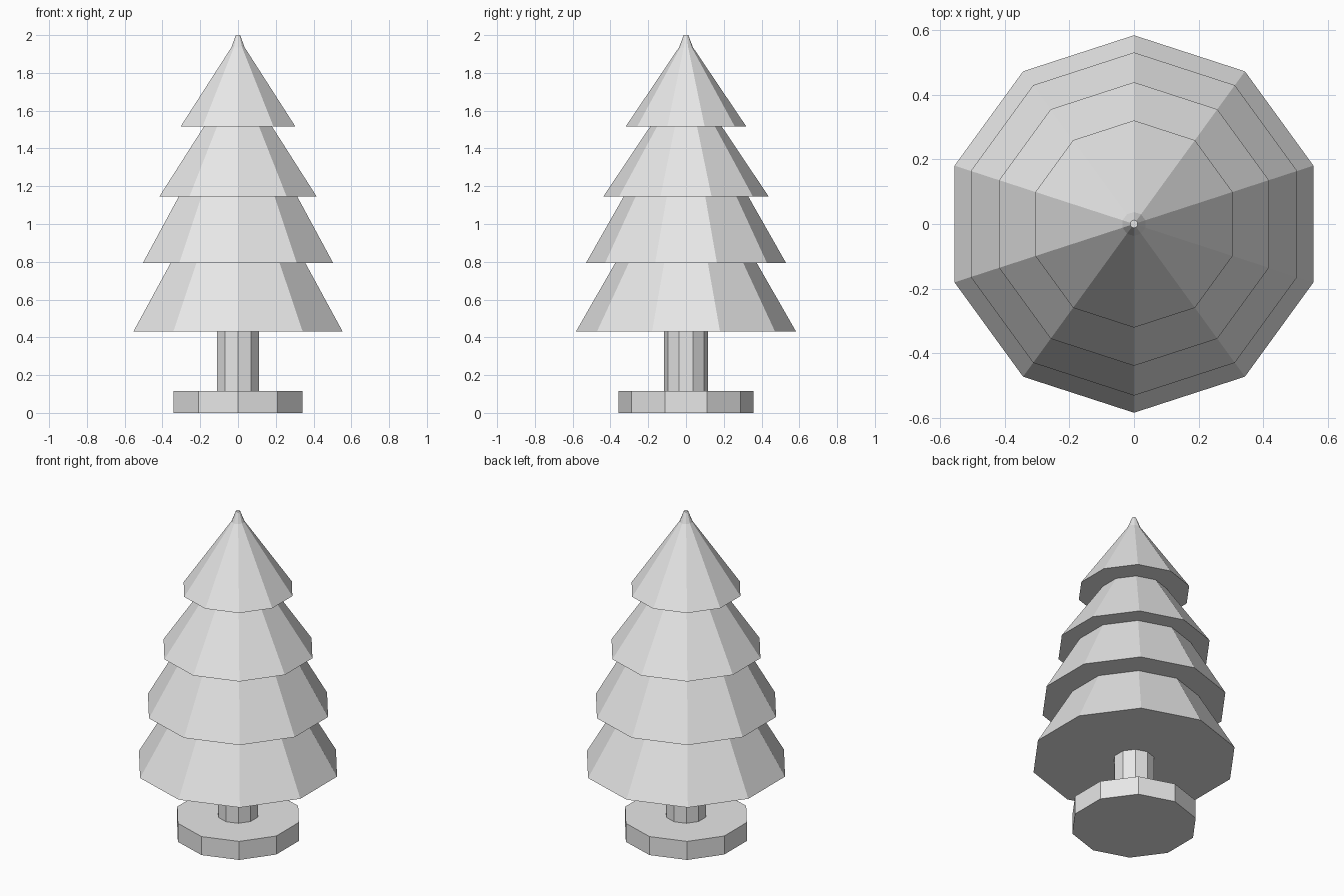
import bpy
import bmesh
from math import cos, sin, pi

SIDES = 10

default_cube = bpy.data.objects.get("Cube")
if default_cube:
    bpy.data.objects.remove(default_cube, do_unlink=True)

# One plain grey for the whole tree
grey = bpy.data.materials.new("light_grey")
grey.use_nodes = True
colour = (0.8, 0.8, 0.8, 1)
grey.diffuse_color = colour
grey.node_tree.nodes["Principled BSDF"].inputs["Base Color"].default_value = colour


def lathe(name, profile):
    """Stack ten-sided rings of (radius, height), with a corner facing front."""
    bm = bmesh.new()
    angles = [pi / 2 + 2 * pi * i / SIDES for i in range(SIDES)]
    rings = [[bm.verts.new((r * cos(a), r * sin(a), z)) for a in angles]
             for r, z in profile]
    for low, high in zip(rings, rings[1:]):
        for i in range(SIDES):
            j = (i + 1) % SIDES
            bm.faces.new((low[i], low[j], high[j], high[i]))
    bm.faces.new(rings[0][::-1])
    bm.faces.new(rings[-1])
    mesh = bpy.data.meshes.new(name)
    bm.to_mesh(mesh)
    bm.free()
    mesh.materials.append(grey)
    obj = bpy.data.objects.new(name, mesh)
    bpy.context.collection.objects.link(obj)
    return obj


# Stand and trunk
lathe("base", [(0.358, 0), (0.358, 0.115)])
lathe("trunk", [(0.117, 0.115), (0.117, 0.43)])

# Branch tiers, from the widest upwards
lathe("bottom_branches", [(0.583, 0.43), (0.375, 0.793)])
lathe("lower_branches", [(0.53, 0.793), (0.33, 1.145)])
lathe("upper_branches", [(0.438, 1.145), (0.19, 1.515)])

# Top tier narrows to a small blunt tip
lathe("top_branches", [(0.32, 1.515), (0.037, 1.935), (0.012, 2)])
